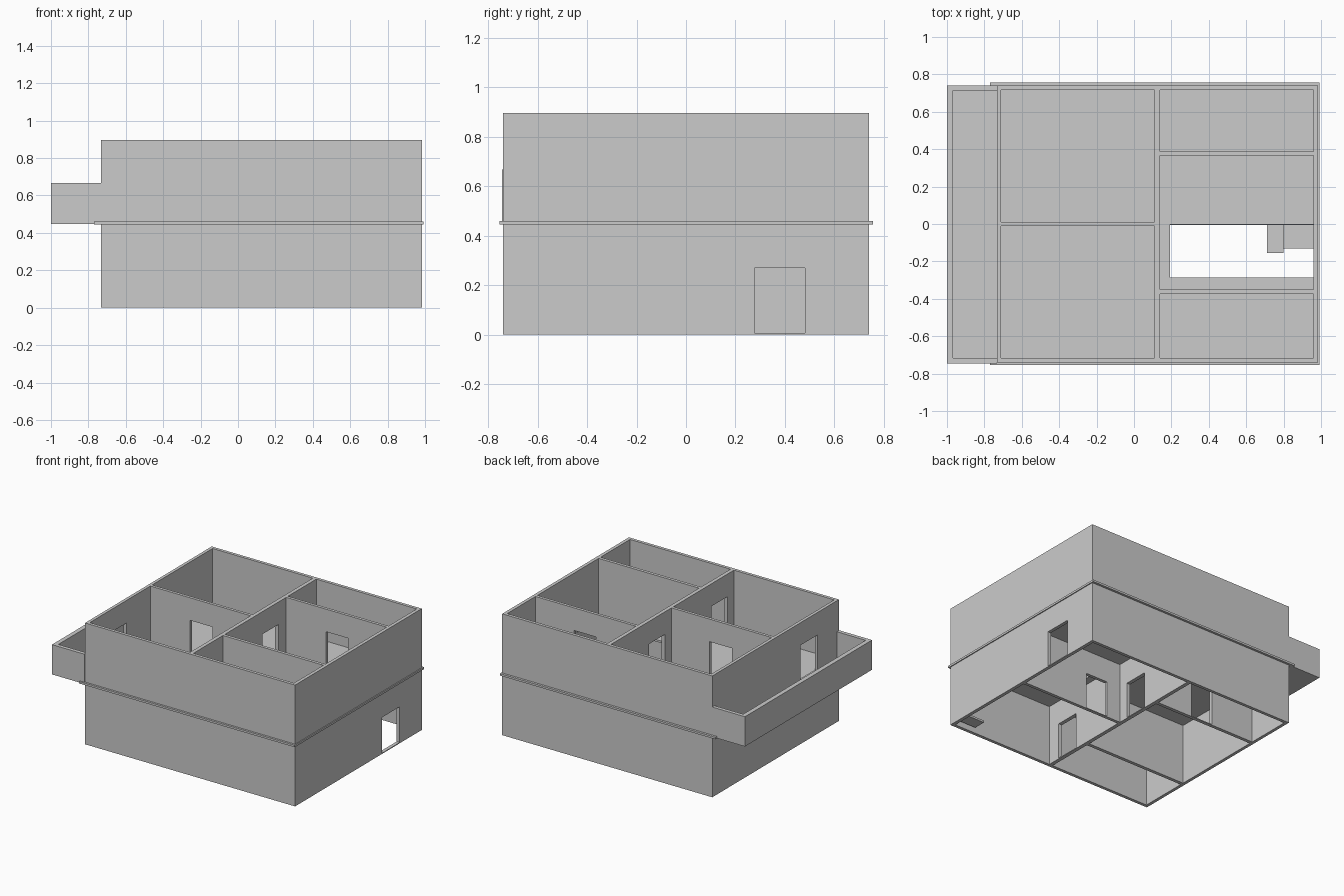
import bpy, bmesh
from mathutils import Matrix

if "Cube" in bpy.data.objects:
    bpy.data.objects.remove(bpy.data.objects["Cube"])


def boxes(name, items):
    """One object from boxes given as (x0, x1, y0, y1, z0, z1)."""
    bm = bmesh.new()
    for x0, x1, y0, y1, z0, z1 in items:
        m = Matrix.Translation(((x0 + x1) / 2, (y0 + y1) / 2, (z0 + z1) / 2))
        m = m @ Matrix.Diagonal((x1 - x0, y1 - y0, z1 - z0, 1))
        bmesh.ops.create_cube(bm, size=1, matrix=m)
    me = bpy.data.meshes.new(name)
    bm.to_mesh(me)
    bm.free()
    ob = bpy.data.objects.new(name, me)
    bpy.context.collection.objects.link(ob)
    return ob


def cut(ob, items):
    """Cut disjoint boxes out of an object."""
    cutter = boxes("cutter", items)
    cutter.hide_render = True
    mod = ob.modifiers.new("cut", 'BOOLEAN')
    mod.operation = 'DIFFERENCE'
    mod.solver = 'EXACT'
    mod.object = cutter
    bpy.context.view_layer.objects.active = ob
    bpy.ops.object.modifier_apply(modifier=mod.name)
    bpy.data.objects.remove(cutter)


def storey(name, z0, z1, rooms, doors):
    """Solid block with rooms cut through and doorways cut in the walls."""
    ob = boxes(name, [(-0.733, 0.985, -0.74, 0.74, z0, z1)])
    cut(ob, [(*r, z0 - 0.1, z1 + 0.1) for r in rooms])
    lo, hi = z0 + 0.006, z0 + 0.27
    t = 0.03
    for axis, pos, a, b in doors:
        r = (pos - t, pos + t, a, b) if axis == 'x' else (a, b, pos - t, pos + t)
        cut(ob, [(*r, lo, hi)])


L0, L1, R0, R1, Y = -0.71, 0.11, 0.138, 0.96, 0.717

# ground floor walls
storey("ground_floor_walls", 0, 0.445,
       [(L0, L1, -Y, -0.36), (L0, L1, -0.335, 0.36), (L0, L1, 0.385, Y),
        (R0, R1, -Y, -0.005), (R0, R1, 0.018, Y)],
       [('x', 0.973, 0.277, 0.482), ('x', 0.124, -0.62, -0.44),
        ('x', 0.124, 0.09, 0.275), ('y', 0.006, 0.25, 0.43),
        ('y', 0.372, -0.36, -0.18)])

# upper floor walls
storey("upper_floor_walls", 0.46, 0.897,
       [(L0, L1, -Y, -0.01), (L0, L1, 0.012, Y),
        (R0, R1, -Y, -0.373), (R0, R1, -0.35, 0.365), (R0, R1, 0.387, Y)],
       [('x', -0.722, -0.49, -0.29), ('x', 0.124, -0.64, -0.455),
        ('x', 0.124, 0.09, 0.275), ('y', 0.001, -0.385, -0.2),
        ('y', 0.376, 0.465, 0.645)])

# floor slab with the stairwell opening
slab = boxes("floor_slab", [(-0.77, 0.992, -0.755, 0.757, 0.445, 0.46)])
cut(slab, [(0.193, 0.962, -0.285, -0.003, 0.3, 0.6)])

# balcony floor with parapet
balcony = boxes("balcony", [(-1.0, -0.733, -0.745, 0.74, 0.447, 0.667)])
cut(balcony, [(-0.967, -0.6, -0.717, 0.713, 0.461, 0.9)])

# stair treads
boxes("stair_bottom_tread", [(0.80, 0.96, -0.70, -0.61, 0.03, 0.045)])
boxes("stair_landing", [(0.80, 0.96, -0.13, -0.005, 0.22, 0.235)])
boxes("stair_upper_tread", [(0.712, 0.798, -0.155, -0.005, 0.265, 0.28)])
